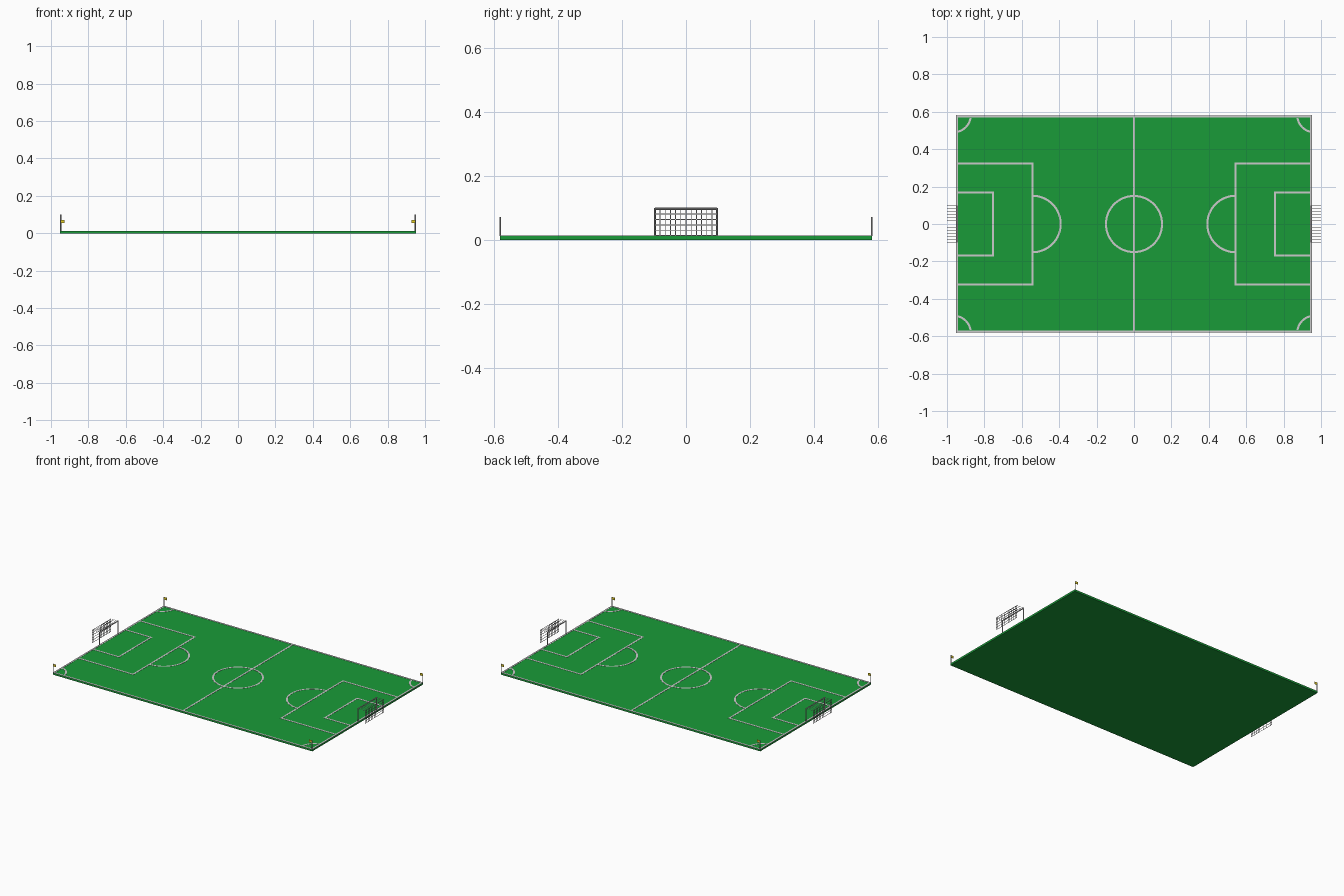
import bpy, bmesh
from math import cos, sin, pi
from mathutils import Vector, Matrix

if "Cube" in bpy.data.objects:
    bpy.data.objects.remove(bpy.data.objects["Cube"])

HX, HY, TOP = 0.951, 0.581, 0.012    # half length, half width, turf height
LINE, LIFT = 0.011, 0.001            # painted line width and thickness


def material(name, color):
    m = bpy.data.materials.new(name)
    m.diffuse_color = color
    m.use_nodes = True
    m.node_tree.nodes["Principled BSDF"].inputs["Base Color"].default_value = m.diffuse_color
    return m


def finish(bm, name, mat=None):
    bmesh.ops.recalc_face_normals(bm, faces=bm.faces)
    me = bpy.data.meshes.new(name)
    bm.to_mesh(me)
    bm.free()
    ob = bpy.data.objects.new(name, me)
    bpy.context.collection.objects.link(ob)
    if mat:
        me.materials.append(mat)
    return ob


def box(bm, x0, x1, y0, y1, z0, z1):
    size = Matrix.Diagonal((abs(x1 - x0), abs(y1 - y0), abs(z1 - z0), 1))
    mid = Matrix.Translation(((x0 + x1) / 2, (y0 + y1) / 2, (z0 + z1) / 2))
    bmesh.ops.create_cube(bm, size=1, matrix=mid @ size)


def rod(bm, a, b, r, sides=8):
    a, b = Vector(a), Vector(b)
    rot = (b - a).to_track_quat('Z', 'Y').to_matrix().to_4x4()
    bmesh.ops.create_cone(bm, cap_ends=True, segments=sides, radius1=r, radius2=r,
                          depth=(b - a).length,
                          matrix=Matrix.Translation((a + b) / 2) @ rot)


def paint(bm, x0, y0, x1, y1):
    # straight painted line along x or y, with square ends
    h = LINE / 2
    box(bm, min(x0, x1) - h, max(x0, x1) + h, min(y0, y1) - h, max(y0, y1) + h, TOP, TOP + LIFT)


def paint_arc(bm, cx, cy, r, a0, a1, n):
    # curved painted line with a rectangular section
    rings = []
    for i in range(n + 1):
        a = a0 + (a1 - a0) * i / n
        rings.append([bm.verts.new((cx + q * cos(a), cy + q * sin(a), z))
                      for q, z in ((r - LINE / 2, TOP), (r + LINE / 2, TOP),
                                   (r + LINE / 2, TOP + LIFT), (r - LINE / 2, TOP + LIFT))])
    for p, q in zip(rings, rings[1:]):
        for k in range(4):
            j = (k + 1) % 4
            bm.faces.new((p[k], p[j], q[j], q[k]))


green = material("turf_green", (0.01, 0.33, 0.04, 1))
yellow = material("flag_yellow", (0.75, 0.6, 0.02, 1))

# Turf slab
bm = bmesh.new()
box(bm, -HX, HX, -HY, HY, 0, TOP)
finish(bm, "turf", green)

# Boundary and halfway line
bm = bmesh.new()
ex, ey = HX - LINE / 2, HY - LINE / 2
for s in (-1, 1):
    paint(bm, -ex, s * ey, ex, s * ey)
    paint(bm, s * ex, -ey, s * ex, ey)
paint(bm, 0, -ey, 0, ey)
finish(bm, "boundary_lines")

# Centre circle
bm = bmesh.new()
paint_arc(bm, 0, 0, 0.15, 0, 2 * pi, 64)
finish(bm, "centre_circle")

# Penalty areas, goal areas, penalty arcs and corner arcs
bm = bmesh.new()
for s in (-1, 1):
    for depth_x, half_y in ((0.543, 0.323), (0.755, 0.169)):
        paint(bm, s * depth_x, -half_y, s * depth_x, half_y)
        for t in (-1, 1):
            paint(bm, s * depth_x, t * half_y, s * ex, t * half_y)
    start = pi / 2 if s > 0 else -pi / 2
    paint_arc(bm, s * 0.543, 0, 0.151, start, start + pi, 32)
    for t in (-1, 1):
        mid = Vector((-s, -t)).angle_signed(Vector((1, 0)))
        paint_arc(bm, s * (HX + 0.012), t * HY, 0.09, mid - 0.63, mid + 0.75 - 0.12, 12)
finish(bm, "area_lines")

# Goals: round frame at the goal line, flat net strips behind
GY, GZ, BACK = 0.097, 0.097, 1.0
COLS, ROWS = 12, 5
for s, side in ((-1, "left"), (1, "right")):
    gx = s * 0.948
    bm = bmesh.new()
    for t in (-1, 1):
        rod(bm, (gx, t * GY, TOP), (gx, t * GY, GZ + 0.003), 0.0035)
    rod(bm, (gx, -GY, GZ), (gx, GY, GZ), 0.0035)
    finish(bm, side + "_goal_frame")

    bm = bmesh.new()
    w, thin = 0.0013, 0.0008
    xb = s * (BACK - thin)
    for i in range(COLS + 1):
        y = -GY + 2 * GY * i / COLS
        box(bm, xb, s * BACK, y - w, y + w, TOP, GZ)
        box(bm, gx, s * BACK, y - w, y + w, GZ, GZ + thin)
    for j in range(ROWS + 1):
        z = TOP + w + (GZ - TOP - w) * j / ROWS
        box(bm, xb, s * BACK, -GY, GY, z - w, z + w)
    finish(bm, side + "_goal_net")

# Corner poles with flags pointing inward
poles, flags = bmesh.new(), bmesh.new()
for s in (-1, 1):
    for t in (-1, 1):
        x, y = s * (HX - 0.003), t * (HY - 0.001)
        rod(poles, (x, y, TOP), (x, y, 0.072), 0.002)
        box(flags, x, x - s * 0.021, y - 0.001, y + 0.001, 0.055, 0.071)
finish(poles, "corner_poles")
finish(flags, "corner_flags", yellow)
